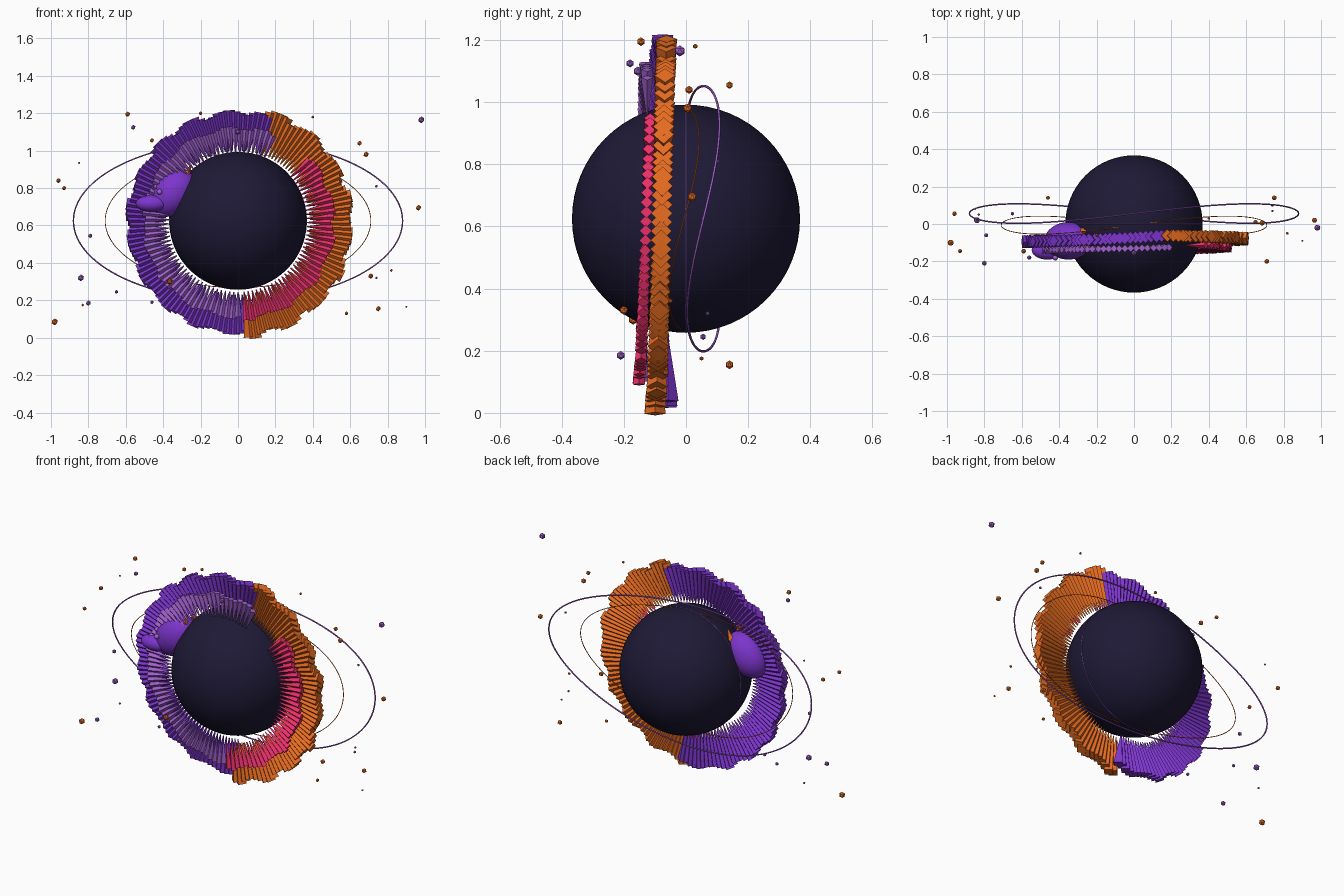
import bpy, bmesh, math, random
from mathutils import Vector, Matrix

if "Cube" in bpy.data.objects:
    bpy.data.objects.remove(bpy.data.objects["Cube"])

random.seed(4)
C = Vector((0, 0, 0.625))


def material(name, rgb):
    m = bpy.data.materials.new(name)
    m.diffuse_color = (*rgb, 1)
    m.use_nodes = True
    m.node_tree.nodes["Principled BSDF"].inputs["Base Color"].default_value = m.diffuse_color
    return m


DARK = material("night", (0.013, 0.010, 0.037))
PURPLE = material("purple", (0.20, 0.035, 0.60))
LILAC = material("lilac", (0.36, 0.12, 0.62))
ORANGE = material("orange", (0.80, 0.15, 0.015))
PINK = material("pink", (0.85, 0.03, 0.15))


def finish(bm, name, mat, smooth=False):
    me = bpy.data.meshes.new(name)
    bm.to_mesh(me)
    bm.free()
    me.materials.append(mat)
    for p in me.polygons:
        p.use_smooth = smooth
    ob = bpy.data.objects.new(name, me)
    bpy.context.collection.objects.link(ob)
    return ob


def ellipsoid(name, loc, radii, mat, turn=0, seg=48):
    bm = bmesh.new()
    bmesh.ops.create_uvsphere(bm, u_segments=seg, v_segments=seg // 2, radius=1)
    m = Matrix.Translation(loc) @ Matrix.Rotation(turn, 4, 'Y') @ Matrix.Diagonal((*radii, 1))
    bmesh.ops.transform(bm, matrix=m, verts=bm.verts)
    return finish(bm, name, mat, True)


def spike(bm, base, tip, r, r_tip=0.003, sides=4):
    """Four-sided spike from its wide base to its narrow tip."""
    d = tip - base
    rot = d.to_track_quat('Z', 'Y').to_matrix().to_4x4()
    bmesh.ops.create_cone(bm, cap_ends=True, segments=sides, radius1=r, radius2=r_tip,
                          depth=d.length, matrix=Matrix.Translation((base + tip) / 2) @ rot)


def fan(name, mat, a0, a1, step, depth, r_in, r_out, jitter, size):
    """Arc of spikes pointing at the globe; depth = y at start, middle, end."""
    bm = bmesh.new()
    n = int(abs(a1 - a0) / step)
    for i in range(n + 1):
        t = i / n
        a = math.radians(a0 + (a1 - a0) * t)
        y = depth[0] * (1 - t) * (1 - 2 * t) + depth[1] * 4 * t * (1 - t) + depth[2] * t * (2 * t - 1)
        ray = Vector((math.cos(a), 0, math.sin(a)))
        out = r_out + jitter * math.sin(i * 0.9) + random.uniform(-jitter, jitter) * 0.5
        at = C + Vector((0, y, -0.01))
        spike(bm, at + ray * out, at + ray * r_in, size)
    return finish(bm, name, mat)


def orbit(name, mat, rx, rz, y0, wave, thick):
    """Thin elliptical loop that weaves gently in depth."""
    cu = bpy.data.curves.new(name, 'CURVE')
    cu.dimensions = '3D'
    cu.bevel_depth = thick
    cu.bevel_resolution = 1
    sp = cu.splines.new('POLY')
    n = 128
    sp.points.add(n - 1)
    for i, p in enumerate(sp.points):
        t = math.tau * i / n
        p.co = (rx * math.cos(t), y0 + wave * math.sin(2 * t), C.z + rz * math.sin(t), 1)
    sp.use_cyclic_u = True
    cu.materials.append(mat)
    ob = bpy.data.objects.new(name, cu)
    bpy.context.collection.objects.link(ob)


# globe
ellipsoid("globe", C, (0.367,) * 3, DARK, seg=64)

# outer and inner spike fans
fan("outer_fan_purple", PURPLE, 73, 276, 2.7, (-0.062, -0.095, -0.058), 0.385, 0.590, 0.012, 0.034)
fan("outer_fan_orange", ORANGE, 73, -84, 2.7, (-0.062, -0.080, -0.100), 0.385, 0.608, 0.014, 0.034)
fan("inner_fan_lilac", LILAC, 68, 270, 3.4, (-0.125, -0.140, -0.140), 0.37, 0.505, 0.010, 0.020)
fan("inner_fan_pink", PINK, 41, -85, 3.4, (-0.115, -0.135, -0.152), 0.37, 0.515, 0.012, 0.020)

# head, snout, eye and ears on the left of the ring
ellipsoid("head", (-0.35, -0.09, 0.775), (0.145, 0.10, 0.11), PURPLE, turn=math.radians(-45))
ellipsoid("snout", (-0.462, -0.14, 0.717), (0.085, 0.05, 0.045), PURPLE)
ellipsoid("eye", (-0.42, -0.18, 0.78), (0.015,) * 3, LILAC, seg=12)
for nm, y in (("front_ear", -0.12), ("back_ear", -0.04)):
    bm = bmesh.new()
    spike(bm, Vector((-0.28, y, 0.85)), Vector((-0.25, y, 0.93)), 0.025, 0.001)
    finish(bm, nm, ORANGE)

# orbit loops
orbit("outer_orbit", LILAC, 0.88, 0.427, 0.056, 0.052, 0.004)
orbit("middle_orbit", ORANGE, 0.71, 0.357, -0.006, 0.048, 0.0022)
orbit("globe_seam", LILAC, 0.367, 0.367, 0.0, 0.0, 0.0015)

# floating specks: x, y, z, radius
lilac_specks = [
    (0.98, -0.02, 1.165, 0.018), (-0.56, -0.18, 1.125, 0.013), (0, -0.155, 1.10, 0.015),
    (-0.79, -0.06, 0.545, 0.012), (-0.84, 0.02, 0.32, 0.018), (-0.80, -0.21, 0.185, 0.014),
    (-0.65, 0.055, 0.245, 0.010), (-0.46, -0.10, 0.19, 0.010), (0.74, 0.10, 0.81, 0.008),
    (0.74, 0.07, 0.32, 0.007), (-0.85, 0.08, 0.935, 0.006)]
orange_specks = [
    (-0.59, -0.145, 1.195, 0.014), (-0.20, -0.06, 1.20, 0.010), (0.65, 0.01, 1.04, 0.013),
    (0.685, 0.005, 0.98, 0.015), (0.965, 0.02, 0.695, 0.015), (-0.96, 0.055, 0.84, 0.013),
    (-0.93, -0.145, 0.80, 0.012), (-0.98, -0.10, 0.085, 0.018), (-0.365, -0.17, 0.30, 0.016),
    (0.71, -0.20, 0.33, 0.014), (0.75, 0.14, 0.155, 0.014), (0.58, -0.065, 0.13, 0.010),
    (0.82, -0.05, 0.36, 0.008), (-0.83, 0.05, 0.175, 0.007), (0.90, -0.09, 0.165, 0.006),
    (-0.46, 0.14, 1.055, 0.012), (0.40, 0.03, 1.18, 0.008)]
for name, mat, specks in (("lilac_speck", LILAC, lilac_specks), ("orange_speck", ORANGE, orange_specks)):
    for i, (x, y, z, r) in enumerate(specks):
        bm = bmesh.new()
        bmesh.ops.create_icosphere(bm, subdivisions=1, radius=r, matrix=Matrix.Translation((x, y, z)))
        finish(bm, f"{name}_{i + 1}", mat)
